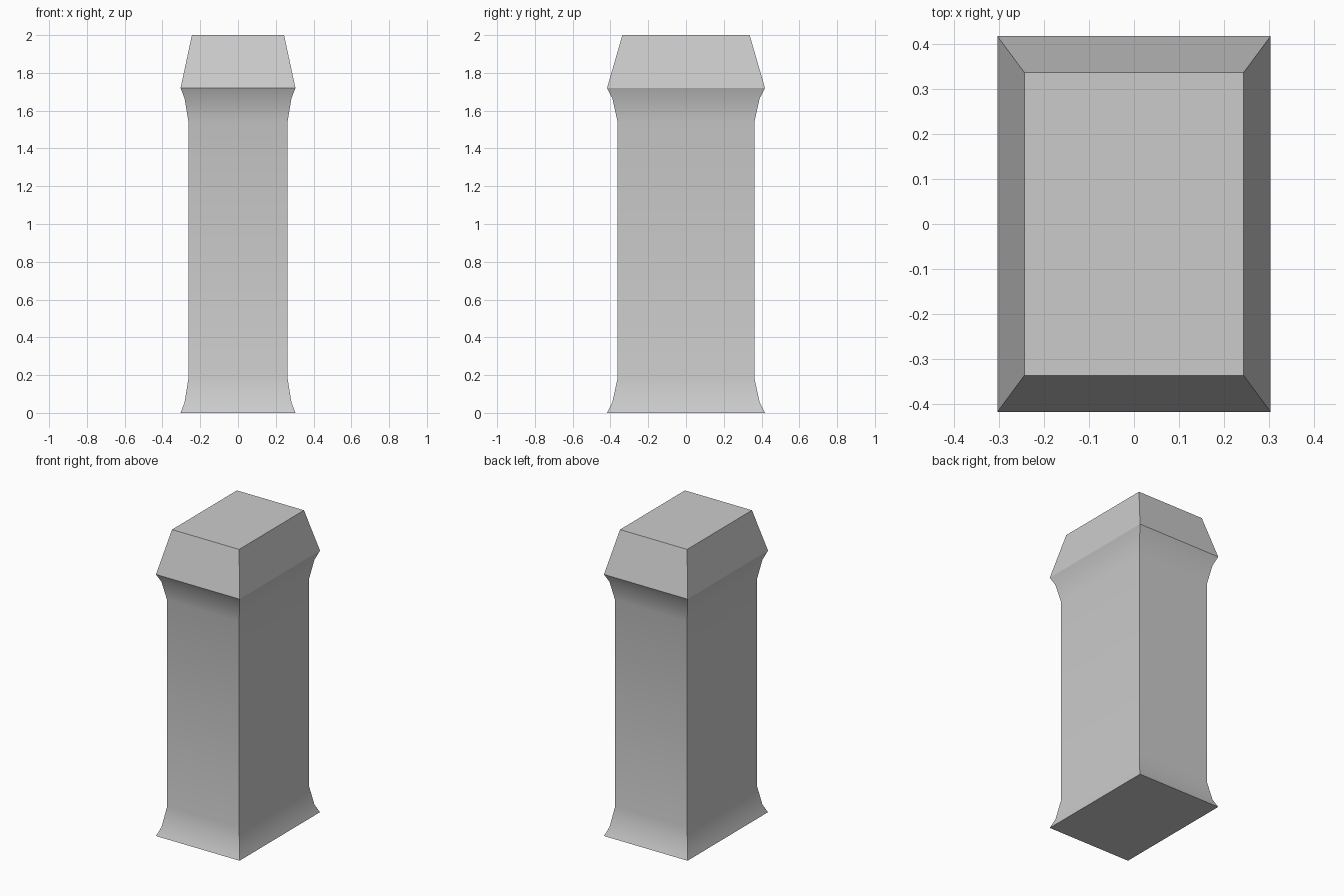
import bpy
import bmesh
import math

cube = bpy.data.objects.get("Cube")
if cube:
    bpy.data.objects.remove(cube, do_unlink=True)

# Plain stone grey
stone = bpy.data.materials.new("stone_grey")
stone.use_nodes = True
colour = (0.6, 0.6, 0.6, 1.0)
stone.diffuse_color = colour
stone.node_tree.nodes["Principled BSDF"].inputs["Base Color"].default_value = colour

# Half width, half depth and height of each level, from base to top
LEVELS = [
    (0.304, 0.418, 0.0),     # foot
    (0.283, 0.39, 0.055),    # foot flare
    (0.262, 0.362, 0.185),   # shaft bottom
    (0.262, 0.362, 1.54),    # shaft top
    (0.283, 0.39, 1.665),    # neck flare
    (0.304, 0.418, 1.72),    # cap rim
    (0.244, 0.337, 2.0),     # cap top
]
CORNERS = [(-1, -1), (1, -1), (1, 1), (-1, 1)]

# Pillar lofted through the rectangular levels
bm = bmesh.new()
rings = [[bm.verts.new((sx * w, sy * d, z)) for sx, sy in CORNERS]
         for w, d, z in LEVELS]
for low, high in zip(rings, rings[1:]):
    for i in range(4):
        j = (i + 1) % 4
        bm.faces.new((low[i], low[j], high[j], high[i]))
bm.faces.new(rings[0][::-1])
bm.faces.new(rings[-1])

mesh = bpy.data.meshes.new("pillar")
bm.to_mesh(mesh)
bm.free()
mesh.materials.append(stone)
pillar = bpy.data.objects.new("pillar", mesh)
bpy.context.collection.objects.link(pillar)

# Smooth flares, crisp corners and cap rim
bpy.ops.object.select_all(action='DESELECT')
pillar.select_set(True)
bpy.context.view_layer.objects.active = pillar
bpy.ops.object.shade_smooth_by_angle(angle=math.radians(30))
